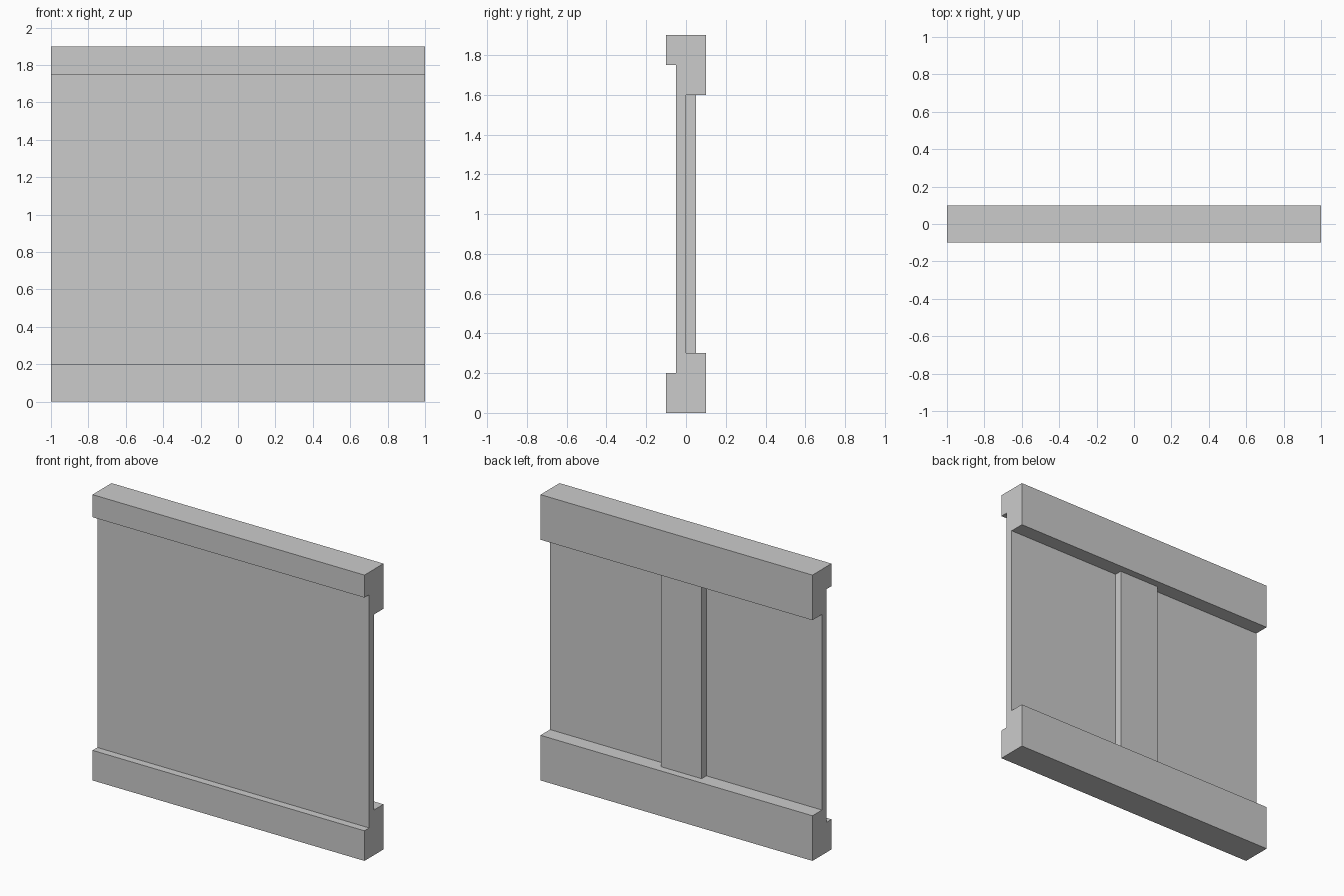
import bpy, bmesh

if "Cube" in bpy.data.objects:
    bpy.data.objects.remove(bpy.data.objects["Cube"])


def extrude_x(name, profile, half):
    """Extrude a closed (y, z) profile symmetrically along x."""
    bm = bmesh.new()
    face = bm.faces.new([bm.verts.new((-half, y, z)) for y, z in profile])
    ext = bmesh.ops.extrude_face_region(bm, geom=[face], use_keep_orig=True)
    verts = [g for g in ext["geom"] if isinstance(g, bmesh.types.BMVert)]
    bmesh.ops.translate(bm, verts=verts, vec=(2 * half, 0, 0))
    bmesh.ops.recalc_face_normals(bm, faces=bm.faces)
    mesh = bpy.data.meshes.new(name)
    bm.to_mesh(mesh)
    bm.free()
    obj = bpy.data.objects.new(name, mesh)
    bpy.context.collection.objects.link(obj)
    return obj


# Wall panel with stepped bottom and top rails, one continuous section
extrude_x("wall_panel", [
    (-0.1, 0), (0.1, 0), (0.1, 0.3), (0, 0.3), (0, 1.6), (0.1, 1.6),
    (0.1, 1.9), (-0.1, 1.9), (-0.1, 1.75), (-0.05, 1.75),
    (-0.05, 0.2), (-0.1, 0.2)], 1.0)

# Vertical stud in the middle of the back
extrude_x("back_stud", [(0, 0.3), (0.05, 0.3), (0.05, 1.6), (0, 1.6)], 0.15)
